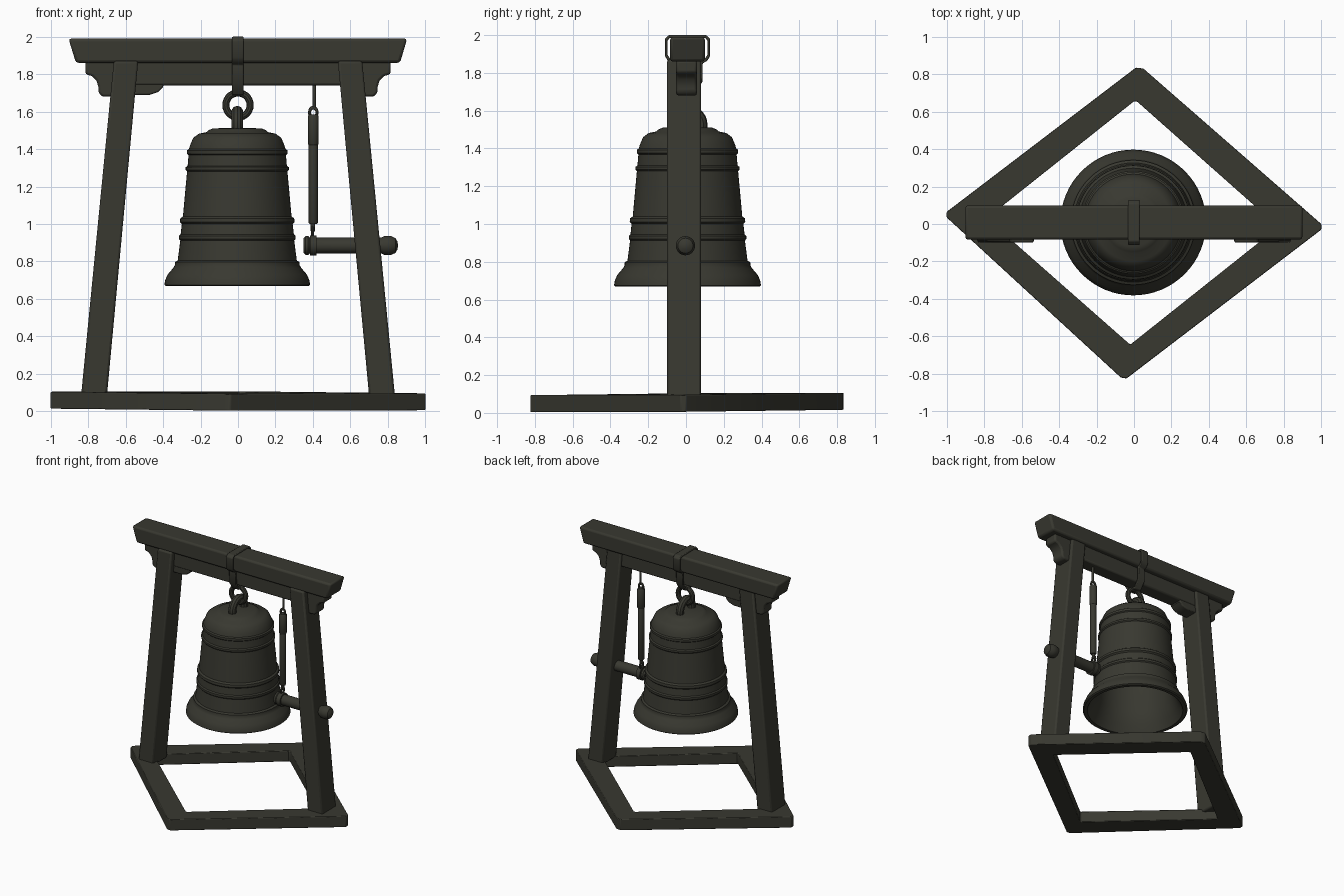
import bpy, bmesh, math
from mathutils import Vector, Matrix

cube = bpy.data.objects.get("Cube")
if cube:
    bpy.data.objects.remove(cube, do_unlink=True)

# One dark weathered colour for everything
COLOUR = (0.04, 0.04, 0.03, 1)
mat = bpy.data.materials.new("dark_olive")
mat.use_nodes = True
mat.diffuse_color = COLOUR
bsdf = mat.node_tree.nodes["Principled BSDF"]
bsdf.inputs["Base Color"].default_value = COLOUR
bsdf.inputs["Roughness"].default_value = 0.8

YC = 0.008  # centre line of the hanging parts


def finish(bm, name, bevel=0.0):
    bmesh.ops.recalc_face_normals(bm, faces=bm.faces)
    mesh = bpy.data.meshes.new(name)
    bm.to_mesh(mesh)
    bm.free()
    mesh.materials.append(mat)
    ob = bpy.data.objects.new(name, mesh)
    bpy.context.collection.objects.link(ob)
    bpy.ops.object.select_all(action='DESELECT')
    ob.select_set(True)
    bpy.context.view_layer.objects.active = ob
    bpy.ops.object.shade_smooth_by_angle(angle=math.radians(35))
    if bevel:
        mod = ob.modifiers.new("Bevel", 'BEVEL')
        mod.width = bevel
        mod.segments = 2
        mod.limit_method = 'ANGLE'
        mod.angle_limit = math.radians(40)
    return ob


def prism(name, profile, y0, y1, bevel=0.012):
    """Front profile (x, z) extruded from y0 to y1."""
    bm = bmesh.new()
    face = bm.faces.new([bm.verts.new((x, y0, z)) for x, z in profile])
    out = bmesh.ops.extrude_face_region(bm, geom=[face])
    moved = [g for g in out["geom"] if isinstance(g, bmesh.types.BMVert)]
    bmesh.ops.translate(bm, verts=moved, vec=(0, y1 - y0, 0))
    return finish(bm, name, bevel)


def ring(name, outer, inner, place, lo, hi, bevel):
    """Closed band between two outlines, thick from lo to hi."""
    bm = bmesh.new()
    loops = [[bm.verts.new(place(a, b, c)) for a, b in pts]
             for pts, c in ((outer, lo), (outer, hi), (inner, hi), (inner, lo))]
    n = len(outer)
    for k in range(4):
        p, q = loops[k], loops[(k + 1) % 4]
        for i in range(n):
            j = (i + 1) % n
            bm.faces.new((p[i], p[j], q[j], q[i]))
    return finish(bm, name, bevel)


def lathe(name, profile, origin, axis='Z', steps=48):
    """Profile (radius, height) spun about an axis."""
    bm = bmesh.new()
    verts = [bm.verts.new((r, 0, h)) for r, h in profile]
    edges = [bm.edges.new(pair) for pair in zip(verts, verts[1:])]
    bmesh.ops.spin(bm, geom=verts + edges, cent=(0, 0, 0), axis=(0, 0, 1),
                   angle=math.tau, steps=steps)
    bmesh.ops.remove_doubles(bm, verts=bm.verts, dist=1e-4)
    turn = Matrix.Rotation(math.pi / 2, 4, 'Y') if axis == 'X' else Matrix()
    bm.transform(Matrix.Translation(origin) @ turn)
    return finish(bm, name)


def torus(name, centre, major, minor, normal='Y', stretch=1.0):
    """Upright ring whose hole faces along x or y."""
    bm = bmesh.new()
    n, m = 28, 10
    grid = []
    for i in range(n):
        a = math.tau * i / n
        row = []
        for j in range(m):
            b = math.tau * j / m
            r = major + minor * math.cos(b)
            flat, side = r * math.cos(a), minor * math.sin(b)
            p = (flat, side) if normal == 'Y' else (side, flat)
            row.append(bm.verts.new(Vector(centre) + Vector((*p, r * math.sin(a) * stretch))))
        grid.append(row)
    for i in range(n):
        for j in range(m):
            k, l = (i + 1) % n, (j + 1) % m
            bm.faces.new((grid[i][j], grid[k][j], grid[k][l], grid[i][l]))
    return finish(bm, name)


def rod(name, r, x, z0, z1):
    return lathe(name, [(0, z0), (r * 0.8, z0), (r, z0 + r * 0.3), (r, z1 - r * 0.3),
                        (r * 0.8, z1), (0, z1)], (x, YC, 0), steps=16)


# Diamond-shaped floor frame, very slightly tilted
outer = [(1, -0.03), (1, 0.0), (0.05, 0.83), (0.01, 0.835),
         (-1, 0.065), (-1, 0.035), (-0.07, -0.82), (-0.04, -0.825)]
inner = [(0.765, -0.02), (0.765, -0.01), (0.015, 0.655), (0.0, 0.655),
         (-0.78, 0.035), (-0.78, 0.025), (-0.025, -0.64), (-0.015, -0.64)]
ring("floor_frame", outer, inner,
     lambda x, y, z: (x, y, z + 0.008 * y - 0.004 * x), 0.01, 0.1, 0.012)

# Leaning posts and the outer brackets beside them
bracket = [(0.60, 1.865), (0.815, 1.865), (0.815, 1.80), (0.78, 1.79), (0.755, 1.765),
           (0.745, 1.73), (0.745, 1.70), (0.725, 1.68), (0.60, 1.68)]
post = [(0.70, 0.08), (0.838, 0.08), (0.663, 1.87), (0.533, 1.87)]
for side, s in (("left", 1), ("right", -1)):
    prism(side + "_post", [(s * x, z) for x, z in post], -0.1, 0.08)
    prism(side + "_bracket", [(s * x, z) for x, z in bracket], -0.052, 0.058)

# Top beam, under rail and the single inner bracket
prism("top_beam", [(-0.865, 1.86), (0.865, 1.86), (0.903, 1.99), (-0.905, 1.99)],
      YC - 0.092, YC + 0.092, 0.015)
prism("under_rail", [(-0.58, 1.74), (0.58, 1.74), (0.58, 1.87), (-0.58, 1.87)],
      -0.055, 0.06)
prism("inner_bracket", [(-0.60, 1.69), (-0.47, 1.69), (-0.425, 1.705), (-0.40, 1.73),
                        (-0.395, 1.76), (-0.60, 1.76)], -0.052, 0.057, 0.008)

# Iron strap around the beam, narrowing towards the hanging ring
half = [(0.1, 2.0), (0.12, 1.98), (0.12, 1.89), (0.105, 1.865), (0.08, 1.85),
        (0.078, 1.75), (0.035, 1.69)]
half_in = [(0.095, 1.985), (0.105, 1.97), (0.105, 1.895), (0.095, 1.88), (0.065, 1.86),
           (0.063, 1.755), (0.03, 1.71)]


def mirrored(pts):
    return pts + [(-y, z) for y, z in reversed(pts)]


ring("beam_strap", mirrored(half), mirrored(half_in),
     lambda y, z, x: (x, y + YC, z), -0.032, 0.03, 0.005)
torus("hanging_ring", (0, YC, 1.635), 0.065, 0.019)
torus("bell_loop", (-0.004, YC, 1.525), 0.075, 0.031, 'X')

# Hollow bell with raised bands
bell = [(0, 1.515), (0.13, 1.51), (0.155, 1.5), (0.165, 1.49), (0.205, 1.482), (0.235, 1.46),
        (0.252, 1.42), (0.258, 1.40), (0.268, 1.393), (0.268, 1.375), (0.26, 1.368),
        (0.265, 1.31), (0.275, 1.303), (0.275, 1.288), (0.268, 1.28),
        (0.29, 1.04), (0.304, 1.03), (0.306, 1.01), (0.296, 1.0),
        (0.302, 0.945), (0.311, 0.937), (0.311, 0.92), (0.304, 0.912),
        (0.318, 0.805), (0.333, 0.797), (0.333, 0.78), (0.342, 0.765), (0.372, 0.73),
        (0.385, 0.70), (0.389, 0.675), (0.38, 0.668), (0.355, 0.668),
        (0.32, 0.73), (0.285, 0.82), (0.25, 1.2), (0.23, 1.38), (0.15, 1.44), (0, 1.45)]
lathe("bell", bell, (-0.004, YC, 0), steps=64)

# Hanger for the striker
X = 0.402
rod("hanger_hook", 0.009, X + 0.005, 1.62, 1.76)
torus("upper_link", (X, YC, 1.595), 0.02, 0.008, stretch=1.3)
rod("hanger_sleeve", 0.029, X, 1.42, 1.585)
rod("hanger_bar", 0.025, X, 1.0, 1.56)
rod("lower_pin", 0.012, X - 0.002, 0.96, 1.01)
torus("lower_link", (X - 0.004, YC, 0.955), 0.018, 0.008, 'X', 1.5)

# Striker log sliding through the left post
lathe("striker", [(0, 0.35), (0.04, 0.35), (0.05, 0.36), (0.05, 0.375), (0.042, 0.385),
                  (0.042, 0.765), (0.05, 0.78), (0.051, 0.815), (0.04, 0.84),
                  (0.02, 0.852), (0, 0.854)], (0, -0.003, 0.885), 'X', 24)
lathe("striker_collar", [(0.04, 0.385), (0.054, 0.385), (0.054, 0.42), (0.04, 0.42)],
      (0, -0.003, 0.885), 'X', 24)
